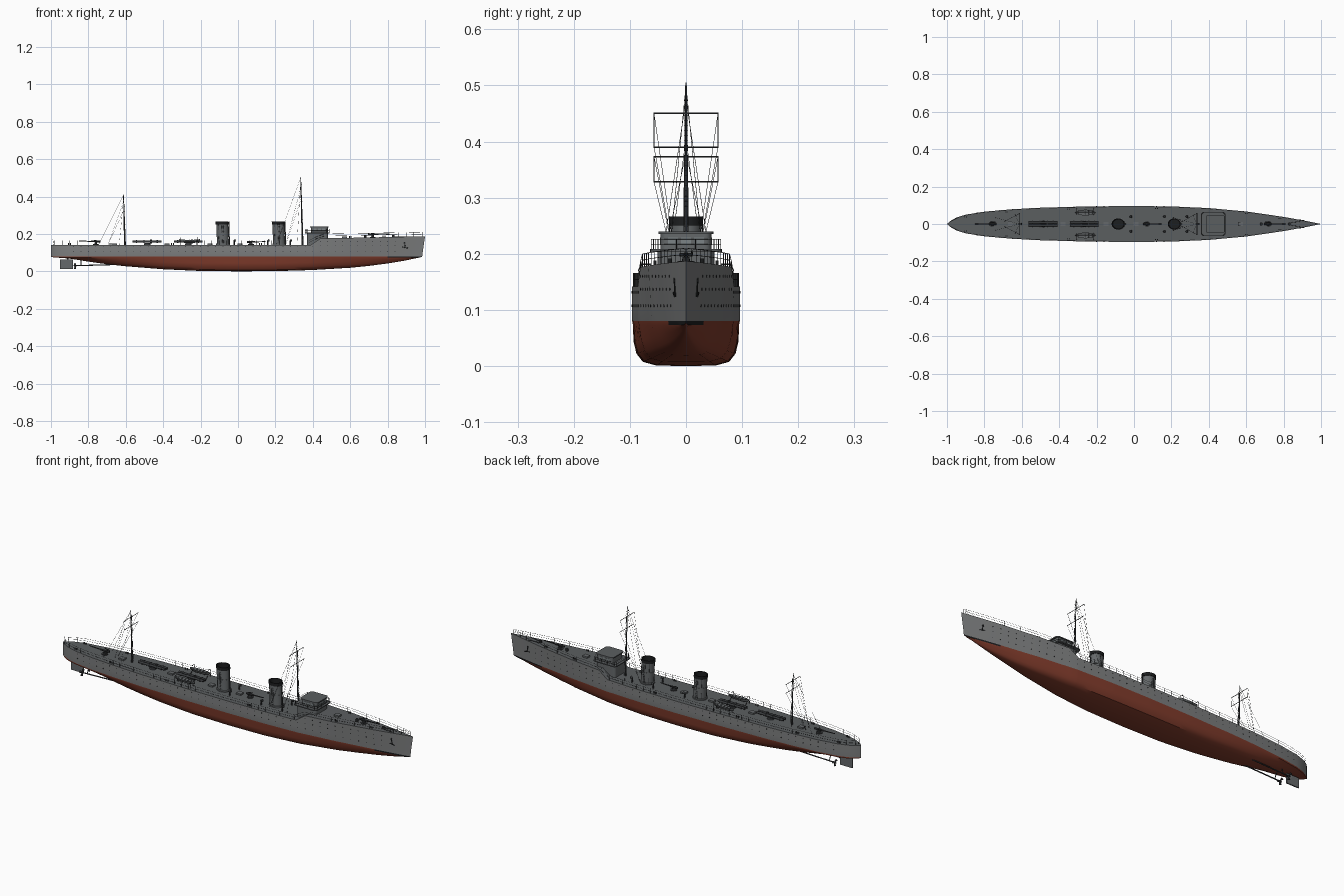
import bpy, bmesh, math
from mathutils import Vector

if "Cube" in bpy.data.objects:
    bpy.data.objects.remove(bpy.data.objects["Cube"])

def mat(name, c):
    m = bpy.data.materials.new(name)
    m.diffuse_color = (*c, 1)
    m.use_nodes = True
    m.node_tree.nodes["Principled BSDF"].inputs["Base Color"].default_value = m.diffuse_color
    return m

HULL = mat("hull_grey", (0.205, 0.21, 0.212))
DECK = mat("deck_grey", (0.105, 0.113, 0.118))
RED = mat("bottom_red", (0.22, 0.045, 0.025))
BLACK = mat("black", (0.012, 0.013, 0.014))
DARK = mat("dark_metal", (0.04, 0.043, 0.046))
UPPER = mat("upperworks_grey", (0.13, 0.14, 0.145))
GLASS = mat("window_glass", (0.2, 0.23, 0.24))

def finish(name, bm, mats, smooth=True):
    bmesh.ops.recalc_face_normals(bm, faces=bm.faces)
    me = bpy.data.meshes.new(name)
    bm.to_mesh(me)
    bm.free()
    ob = bpy.data.objects.new(name, me)
    bpy.context.collection.objects.link(ob)
    for m in mats if isinstance(mats, list) else [mats]:
        me.materials.append(m)
    if smooth:
        bpy.ops.object.select_all(action='DESELECT')
        ob.select_set(True)
        bpy.context.view_layer.objects.active = ob
        bpy.ops.object.shade_smooth_by_angle(angle=math.radians(35))
    return ob

def rods(name, segs, r, m, n=6):
    """Many straight tubes (start, end[, start radius, end radius]) in one object."""
    bm = bmesh.new()
    for s in segs:
        a, b = Vector(s[0]), Vector(s[1])
        r1, r2 = (s[2], s[3]) if len(s) > 2 else (r, r)
        q = (b - a).to_track_quat('Z', 'Y').to_matrix().to_4x4()
        q.translation = (a + b) / 2
        bmesh.ops.create_cone(bm, cap_ends=True, segments=n, radius1=r1, radius2=r2,
                              depth=(b - a).length, matrix=q)
    return finish(name, bm, m)

def box(name, x, y, z, m, bevel=0):
    """Box from (min, max) ranges; vertical corners optionally rounded."""
    bm = bmesh.new()
    bmesh.ops.create_cube(bm, size=1)
    for v in bm.verts:
        v.co = [r[0] + (c + 0.5) * (r[1] - r[0]) for c, r in zip(v.co, (x, y, z))]
    if bevel:
        es = [e for e in bm.edges if abs(e.verts[0].co.z - e.verts[1].co.z) > 1e-5]
        bmesh.ops.bevel(bm, geom=es, offset=bevel, segments=4, affect='EDGES', profile=0.5)
    return finish(name, bm, m)

def interp(tab, x):
    for (x0, a), (x1, b) in zip(tab, tab[1:]):
        if x <= x1:
            return a + (b - a) * max(0, x - x0) / (x1 - x0)
    return tab[-1][1]

# Hull lines: half width, keel height and deck height along x
WIDTH = [(-1, 0), (-.985, .014), (-.95, .034), (-.9, .05), (-.8, .066), (-.65, .079), (-.5, .087),
         (-.25, .094), (0, .096), (.2, .094), (.4, .085), (.6, .067), (.8, .038), (.9, .02), (1, 0)]
KEEL = [(-1, .076), (-.9, .068), (-.8, .052), (-.7, .038), (-.6, .027), (-.4, .011), (-.2, .002), (0, 0),
        (.2, .001), (.4, .007), (.6, .019), (.7, .029), (.8, .042), (.9, .058), (1, .077)]
SHEER = [(-1, .142), (.39, .142), (.44, .176), (1, .187)]
WL, BOOT = 0.08, 0.073
deck = lambda x: interp(SHEER, x)

def side(x, z):
    t = min(1, max(0, (deck(x) - z) / (deck(x) - WL)))
    return interp(WIDTH, x) * (1 - t * 0.25 * max(0, (x - .4) / .6))

# Hull loft, port rail to keel to starboard rail
xs = sorted(set([i / 20 for i in range(-20, 21)] + [-.985, -.97, .39, .44, .975]))
bm = bmesh.new()
rows = []
for x in xs:
    k, w, d = interp(KEEL, x), side(x, WL), deck(x)
    half = []
    for t, f in ((0, .0), (.01, .55), (.1, .8), (.3, .92), (.6, .975)):
        v = min(1, abs(x) ** 2.5)
        z = k + (BOOT - k) * t if k < BOOT else k
        half.append((w * (f * (1 - v) + (t * .9 + .1 * f) * v), z))
    half += [(w * .985, max(BOOT, k)), (w, WL), (side(x, .11), .11), (side(x, d), d)]
    pts = [(-y, z) for y, z in reversed(half)] + half[1:]
    rake = .015 * max(0, (x - .85) / .15)
    rows.append([bm.verts.new((x - rake * min(1, (d - z) / .1), y, z)) for y, z in pts])
for i in range(len(xs) - 1):
    a, b = rows[i], rows[i + 1]
    n = len(a)
    for j in range(n):
        f = bm.faces.new((a[j], a[(j + 1) % n], b[(j + 1) % n], b[j]))
        zc = (a[j].co.z + a[(j + 1) % n].co.z) / 2
        if j == n - 1:
            f.material_index = 1
        elif zc < WL - .0001:
            f.material_index = 3 if xs[i] >= .8 and zc > BOOT + .0005 else 2
bmesh.ops.remove_doubles(bm, verts=bm.verts, dist=1e-5)
finish("hull", bm, [HULL, DECK, RED, BLACK])

# Guard rails along the deck edge
stations = [-.98 + i * .04 for i in range(50)]
segs = []
for s in (-1, 1):
    p = [Vector((x, s * (interp(WIDTH, x) - .002), deck(x))) for x in stations]
    for a, b in zip(p, p[1:]):
        segs.append((a, a + Vector((0, 0, .023))))
        segs += [(a + Vector((0, 0, h)), b + Vector((0, 0, h))) for h in (.012, .023)]
rods("guard_rails", segs, .0006, DARK, 4)

# Portholes in two rows, and rubbing strake
segs = []
for s in (-1, 1):
    for i in range(44):
        x = -.88 + i * .04
        for z in ((.107, .131) if x < .42 else (.107, .137, .16)):
            w = side(x, z)
            segs.append(((x, s * (w - .002), z), (x, s * (w + .0008), z)))
rods("portholes", segs, .0022, BLACK, 8)

# Bow anchors and hawse pipes
segs = []
for s in (-1, 1):
    w = side(.89, .14)
    segs += [((.89, s * w, .152), (.895, s * w, .125)), ((.88, s * (w + .002), .13), (.908, s * w, .124)),
             ((.89, s * (w - .006), .152), (.89, s * (w + .002), .152), .005, .005)]
rods("anchors", segs, .002, BLACK)

# Bridge: deckhouse, wing platform, wheelhouse, roof
box("bridge_deckhouse", (.37, .48), (-.05, .05), (.14, .205), UPPER, .012)
box("bridge_platform", (.358, .49), (-.064, .064), (.203, .208), DECK, .015)
box("wheelhouse", (.39, .48), (-.045, .045), (.208, .236), UPPER, .012)
box("wheelhouse_roof", (.385, .485), (-.049, .049), (.235, .24), DECK, .014)
for i in (-1, 0, 1):
    box("front_window", (.4795, .481), (i * .023 - .009, i * .023 + .009), (.216, .229), GLASS)
    for s in (-1, 1):
        box("side_window", (.435 + i * .022 - .008, .435 + i * .022 + .008),
            sorted((s * .0445, s * .046)), (.216, .229), GLASS)
ring = [(.36, -.05), (.373, -.062), (.475, -.062), (.488, -.05), (.488, .05), (.475, .062), (.373, .062), (.36, .05)]
segs = []
for a, b in zip(ring, ring[1:] + ring[:1]):
    segs += [((*a, h), (*b, h)) for h in (.217, .226)]
    for t in (0, .33, .67):
        q = [a[i] + (b[i] - a[i]) * t for i in (0, 1)]
        segs.append(((*q, .206), (*q, .226)))
rods("bridge_rails", segs, .0007, DARK, 4)

# Funnels with black caps, bands, steam pipe and ladder
for x in (-.08, .22):
    bm = bmesh.new()
    prof = [(.033, .14), (.033, .148), (.029, .15), (.029, .2), (.0305, .2), (.0305, .204), (.029, .204),
            (.029, .25), (.0315, .25), (.0315, .266), (.027, .266), (.027, .235)]
    N, loops = 24, []
    for r, z in prof:
        loops.append([bm.verts.new((x - (z - .14) * .04 + 1.1 * r * math.cos(a), .95 * r * math.sin(a), z))
                      for a in (i * math.tau / N for i in range(N))])
    for i, (a, b) in enumerate(zip(loops, loops[1:])):
        for j in range(N):
            f = bm.faces.new((a[j], a[(j + 1) % N], b[(j + 1) % N], b[j]))
            f.material_index = 1 if i >= 7 else 0
    bm.faces.new(loops[-1]).material_index = 1
    finish("funnel", bm, [UPPER, BLACK])
    segs = [((x + .034, 0, .14), (x + .031, 0, .265), .003, .003)]
    for s in (-1, 1):
        for dx in (-.004, .004):
            segs.append(((x + dx, s * .0295, .14), (x + dx - .004, s * .0295, .255)))
        segs += [((x - .004, s * .0295, .148 + k * .009), (x + .004, s * .0295, .148 + k * .009)) for k in range(11)]
        segs.append(((x - .022, s * .022, .14), (x - .026, s * .022, .25)))
    rods("funnel_pipes_and_ladders", segs, .0008, DARK, 5)

# Masts with yards, ladder rungs and rigging
for name, x, top, yards in (("fore", .345, .505, (.45, .39)), ("main", -.605, .41, (.373, .328))):
    mx = lambda z: x - (z - .14) * .028
    segs = [((x, 0, .14), (mx(top), 0, top), .0045, .0015)]
    segs += [((mx(z), -.058, z), (mx(z), .058, z), .0013, .0013) for z in yards]
    for s in (-1, 1):
        segs.append(((x + .005, s * .004, .14), (mx(top) + .003, s * .003, top - .03), .0006, .0006))
    z = .15
    while z < top - .03:
        segs.append(((mx(z) + .005, -.004, z), (mx(z) + .005, .004, z), .0006, .0006))
        z += .009
    rods(name + "_mast", segs, .001, DARK)
    segs = []
    end = x - .14
    for s in (-1, 1):
        segs.append(((mx(top), 0, top - .005), (end, s * .035, .142)))
        segs.append(((mx(top), 0, top - .03), (x - .03, s * .05, .142)))
        segs += [((mx(h), s * .057, h), (x - .09, s * .012, .142)) for h in yards]
        segs.append(((mx(yards[0]), s * .057, yards[0]), (mx(yards[1]), s * .057, yards[1])))
    rods(name + "_rigging", segs, .0005, DARK, 4)

# Guns: pedestal, cradle, barrel and sights
def gun(name, x, z, d, size=1.0):
    p = lambda a, b, c: (x + d * a * size, b * size, z + c * size)
    rods(name, [(p(0, 0, 0), p(0, 0, .004), .016, .016), (p(0, 0, 0), p(0, 0, .014), .009, .006),
                (p(-.025, 0, .018), p(.025, 0, .018), .005, .004), (p(.02, 0, .018), p(.09, 0, .02), .003, .002),
                (p(-.005, -.012, .018), p(-.005, .012, .018), .003, .003),
                (p(-.02, .011, .02), p(.01, .011, .024), .002, .002)], .002, DARK, 10)
gun("bow_gun", .72, .18, 1)
gun("midship_gun", .07, .142, 1, .85)
gun("stern_gun", -.76, .142, -1)

# Twin torpedo tubes on turntables
for x in (-.485, -.265):
    segs = [((x, 0, .14), (x, 0, .151), .018, .016)]
    for s in (-1, 1):
        segs.append(((x - .078, s * .008, .159), (x + .075, s * .008, .159), .006, .006))
        segs += [((x + k, s * .008, .159), (x + k + .006, s * .008, .159), .0075, .0075) for k in (-.06, -.02, .02, .05)]
    segs.append(((x + .02, 0, .15), (x + .02, 0, .171), .005, .005))
    rods("torpedo_tubes", segs, .005, DARK, 12)

# Ship's boats on davits
for s in (-1, 1):
    bm = bmesh.new()
    loops = []
    for i in range(9):
        u = -1 + i / 4
        w = .0155 * max(.04, 1 - abs(u) ** 2.4)
        zt = .168 + .004 * u * u
        zb = .152 + .009 * u ** 4
        loops.append([bm.verts.new((-.26 + .056 * u, s * .061 + y * w, z)) for y, z in
                      ((-1, zt), (-.85, (zt + zb) / 2), (0, zb), (.85, (zt + zb) / 2), (1, zt),
                       (.8, zt), (0, zt - .005), (-.8, zt))])
    for a, b in zip(loops, loops[1:]):
        for j in range(8):
            bm.faces.new((a[j], a[(j + 1) % 8], b[(j + 1) % 8], b[j])).material_index = 1 if j in (5, 6) else 0
    bm.faces.new(loops[0])
    bm.faces.new(loops[-1])
    finish("ships_boat", bm, [UPPER, DECK])
    segs = [((-.26 + k * .018, s * .061 - .013, .168), (-.26 + k * .018, s * .061 + .013, .168)) for k in (-2, -1, 0, 1, 2)]
    for x in (-.305, -.215):
        segs += [((x, s * .082, .142), (x, s * .084, .172)), ((x, s * .084, .172), (x, s * .078, .181)),
                 ((x, s * .078, .181), (x, s * .062, .181)), ((x, s * .05, .142), (x, s * .061, .155))]
    rods("davits_and_thwarts", segs, .0013, DARK)

# Deck fittings: capstans, vents, hatches, bollards, chains
segs = []
for x in (.68, .83):
    segs.append(((x, 0, .178), (x, 0, .194), .008, .006))
for s in (-1, 1):
    segs += [((.83, s * .006, .185), (.89, s * .014, .186), .0015, .0015)]
    for x in (-.9, -.68, -.35, .12, .6, .78):
        y = s * (interp(WIDTH, x) - .012)
        segs += [((x + k, y, deck(x) - .002), (x + k, y, deck(x) + .009), .0028, .0028) for k in (-.005, .005)]
    for x in (-.02, .16, .28):
        segs += [((x, s * .04, .14), (x, s * .04, .162), .004, .004), ((x - .003, s * .04, .163), (x + .008, s * .04, .166), .004, .007)]
rods("deck_fittings", segs, .003, DARK, 10)
for x in (-.66, -.38, -.15, .01, .57):
    box("hatch", (x - .014, x + .014), (-.012, .012), (deck(x) - .002, deck(x) + .008), UPPER)
rods("jack_and_ensign_staffs", [((.985, 0, .185), (.985, 0, .21)), ((-.985, 0, .14), (-.99, 0, .17))], .001, DARK)

# Rudder, shafts and propellers
box("rudder", (-.952, -.882), (-.003, .003), (.012, .062), UPPER)
rods("rudder_stock", [((-.91, 0, .05), (-.91, 0, .08))], .004, UPPER)
segs = []
for s in (-1, 1):
    c = Vector((-.868, s * .03, .03))
    segs += [((-.6, s * .03, .038), c, .003, .003), (c, c + Vector((-.012, 0, 0)), .005, .002),
             ((-.84, s * .03, .031), (-.84, s * .015, .066), .002, .002)]
    for k in range(3):
        a = k * math.tau / 3 + .5
        segs.append((c, c + Vector((-.004, .017 * math.cos(a), .017 * math.sin(a))), .002, .006))
rods("shafts_and_propellers", segs, .003, DARK, 8)
